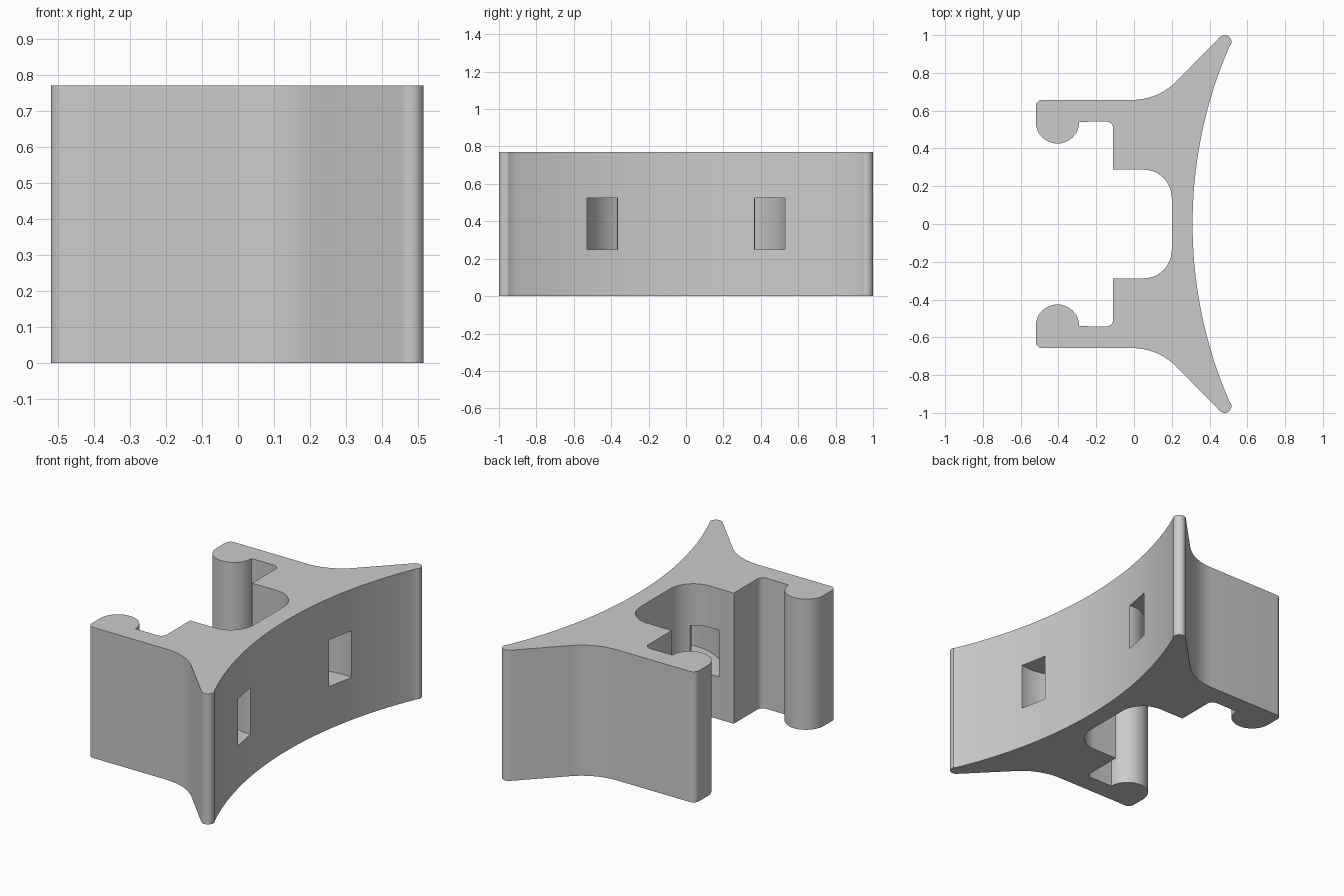
import bpy, bmesh, math

if "Cube" in bpy.data.objects:
    bpy.data.objects.remove(bpy.data.objects["Cube"])

HEIGHT = 0.77


def arc(cx, cy, r, a0, a1, n):
    """Points along an arc, angles in degrees."""
    return [(cx + r * math.cos(math.radians(a0 + (a1 - a0) * i / n)),
             cy + r * math.sin(math.radians(a0 + (a1 - a0) * i / n))) for i in range(n + 1)]


def prism(name, outline, z0, z1):
    """Extrude a flat outline into a solid."""
    bm = bmesh.new()
    base = bm.faces.new([bm.verts.new((x, y, z0)) for x, y in outline])
    top = bmesh.ops.extrude_face_region(bm, geom=[base])["geom"]
    bmesh.ops.translate(bm, vec=(0, 0, z1 - z0),
                        verts=[v for v in top if isinstance(v, bmesh.types.BMVert)])
    bmesh.ops.recalc_face_normals(bm, faces=bm.faces)
    mesh = bpy.data.meshes.new(name)
    bm.to_mesh(mesh)
    bm.free()
    obj = bpy.data.objects.new(name, mesh)
    bpy.context.collection.objects.link(obj)
    return obj


grey = bpy.data.materials.new("plain grey")
grey.diffuse_color = (0.6, 0.6, 0.6, 1)
grey.use_nodes = True
grey.node_tree.nodes["Principled BSDF"].inputs["Base Color"].default_value = grey.diffuse_color

# Half outline, from the neck's inner wall round the hook to the wing tip and back
R = 2.36                                                # concave saddle radius
sweep = math.degrees(math.asin(0.945 / R))
half = arc(0.05, 0.138, 0.15, 0, 90, 12)                # pocket fillet
half += [(-0.11, 0.288)]                                # pocket corner
half += arc(-0.145, 0.507, 0.035, 0, 90, 6)             # recess fillet
half += arc(-0.405, 0.541, 0.115, 0, -180, 24)          # round hook end
half += arc(-0.485, 0.622, 0.035, 180, 90, 6)           # outer corner
half += arc(-0.01, 0.987, 0.33, -90, -45, 12)           # sweep into the wing
half += arc(0.48, 0.964, 0.036, 135, -24, 10)           # wing tip
half += arc(0.31 + R, 0, R, 180 - sweep, 180, 24)[:-1]  # concave saddle

outline = half + [(0.31, 0)] + [(x, -y) for x, y in reversed(half)]
bracket = prism("bracket", outline, 0, HEIGHT)
bracket.data.materials.append(grey)

# Curved strap tunnels from the saddle face into the pocket
for side, label in ((1, "back"), (-1, "front")):
    ring = arc(0.31, 0.2, 0.335, 180, 65, 20) + arc(0.31, 0.2, 0.168, 65, 180, 20)
    cutter = prism(label + "_tunnel_cutter", [(x, side * y) for x, y in ring], 0.25, 0.525)
    cutter.data.materials.append(grey)
    cutter.hide_render = True
    cutter.hide_set(True)
    cut = bracket.modifiers.new(label + " tunnel", 'BOOLEAN')
    cut.operation = 'DIFFERENCE'
    cut.solver = 'EXACT'
    cut.object = cutter

# Apply the cuts, then smooth the rounded walls
bpy.context.view_layer.objects.active = bracket
bracket.select_set(True)
for m in list(bracket.modifiers):
    bpy.ops.object.modifier_apply(modifier=m.name)
for obj in [o for o in bpy.data.objects if o.hide_render]:
    bpy.data.objects.remove(obj)
bpy.ops.object.shade_smooth_by_angle(angle=math.radians(30))
